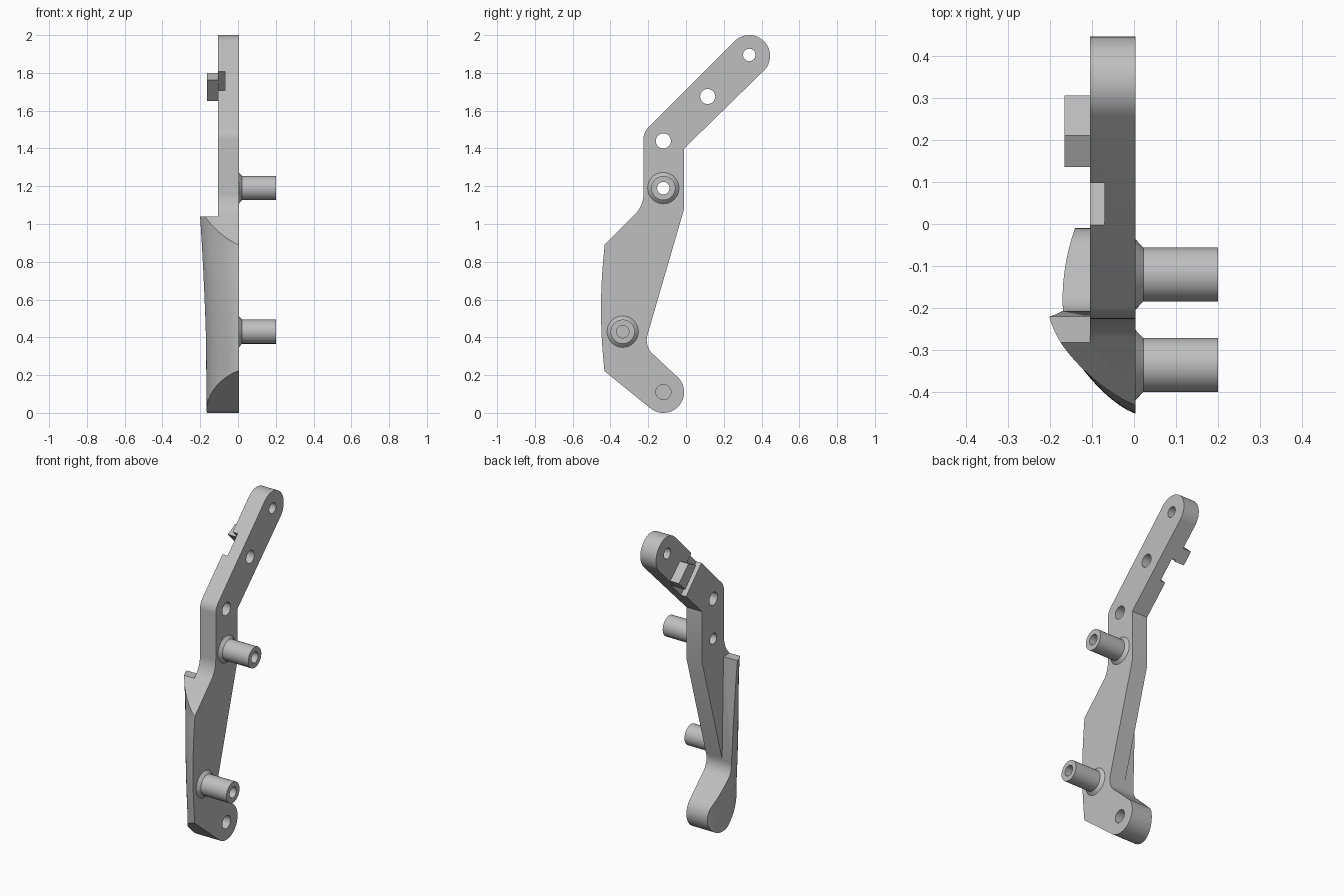
import bpy, bmesh
from math import sin, cos, pi, radians
from mathutils import Matrix

if "Cube" in bpy.data.objects:
    bpy.data.objects.remove(bpy.data.objects["Cube"])

grey = bpy.data.materials.new("light_grey")
grey.use_nodes = True
colour = (0.52, 0.52, 0.52, 1)
grey.diffuse_color = colour
grey.node_tree.nodes["Principled BSDF"].inputs["Base Color"].default_value = colour

FACE, BACK = 0.004, -0.105    # the two sides of the plate along x


def finish(name, bm):
    bmesh.ops.recalc_face_normals(bm, faces=bm.faces)
    mesh = bpy.data.meshes.new(name)
    bm.to_mesh(mesh)
    bm.free()
    mesh.materials.append(grey)
    ob = bpy.data.objects.new(name, mesh)
    bpy.context.collection.objects.link(ob)
    return ob


def loft(name, rings):
    """Closed solid through rings of equal point count, capped at both ends."""
    bm = bmesh.new()
    loops = [[bm.verts.new(p) for p in ring] for ring in rings]
    n = len(loops[0])
    for a, b in zip(loops, loops[1:]):
        for i in range(n):
            j = (i + 1) % n
            bm.faces.new((a[i], a[j], b[j], b[i]))
    bm.faces.new(loops[0][::-1])
    bm.faces.new(loops[-1])
    return finish(name, bm)


def prism(name, outline, x0, x1):
    return loft(name, [[(x, y, z) for y, z in outline] for x in (x0, x1)])


def arc(cy, cz, r, a0, a1, n=10):
    angles = [radians(a0 + (a1 - a0) * i / n) for i in range(n + 1)]
    return [(cy + r * cos(a), cz + r * sin(a)) for a in angles]


def activate(ob):
    bpy.ops.object.select_all(action='DESELECT')
    ob.select_set(True)
    bpy.context.view_layer.objects.active = ob


def boolean(ob, cutter, operation='DIFFERENCE'):
    cutter.hide_render = True
    mod = ob.modifiers.new(cutter.name, 'BOOLEAN')
    mod.operation, mod.solver, mod.object = operation, 'EXACT', cutter
    activate(ob)
    bpy.ops.object.modifier_apply(modifier=mod.name)
    bpy.data.objects.remove(cutter)


def smooth(ob):
    activate(ob)
    bpy.ops.object.shade_smooth_by_angle(angle=radians(28))


# Side outline of the bracket, extruded to full thickness
outline = [(-0.5, 0.277), (-0.5, 0.82)]
outline += arc(-0.379, 1.16, 0.154, -45, 0)
outline += arc(-0.14, 1.45, 0.085, 180, 135)
outline += arc(0.335, 1.89, 0.11, 135, -45, 28)
outline += [(-0.01, 1.40), (-0.01, 1.08)]
outline += arc(-0.108, 0.385, 0.1, 164, 233, 12)
outline += arc(-0.12, 0.11, 0.11, 53, -128, 28)
bracket = prism("bracket_body", outline, -0.28, FACE)


# Rounded front and outer side, swelling gently with height
def section(z):
    t = min(max((z - 0.55) / 0.34, -1), 1)
    reach = 0.28 - 0.02 * t * t
    k = min(max(z / 1.04, 0), 1.05)
    width = 0.170 + 0.042 * k * k
    power = 1.4 + 0.3 * k
    pts = [(0.06, 0.6, z), (0.06, -0.17 - reach, z)]
    for i in range(21):
        a = pi / 2 * (1 - i / 20)
        pts.append((FACE - width * max(cos(a), 0) ** power,
                    -0.17 - reach * sin(a), z))
    for i in range(1, 7):
        s = i / 6
        pts.append((FACE - width + 0.03 * s * s, -0.17 + 0.17 * s, z))
    pts.append((FACE - width + 0.03, 0.6, z))
    return pts


heights = [-0.1] + [0.05 * i for i in range(23)] + [2.1]
boolean(bracket, loft("rounded_envelope", [section(z) for z in heights]),
        'INTERSECT')

# Relief behind the front lip and above it, leaving the thin plate
relief = [(-0.6, 2.2), (-0.6, 1.04), (-0.22, 1.04), (-0.206, 0.40),
          (0.7, 0.40), (0.7, 2.2)]
boolean(bracket, prism("relief_cutter", relief, -0.4, BACK))

# Slot across the inner side of the arm
slot = [(-0.105, 1.81), (-0.005, 1.91), (0.35, 1.555), (0.25, 1.455)]
boolean(bracket, prism("slot_cutter", slot, -0.2, -0.07))

# Bolt holes: y, z, radius, depth end
holes = [(0.335, 1.895, 0.033, -0.3), (0.115, 1.675, 0.04, -0.3),
         (-0.12, 1.44, 0.04, -0.3), (-0.12, 1.19, 0.033, -0.3),
         (-0.12, 0.11, 0.04, -0.08)]
for y, z, r, end in holes:
    boolean(bracket, prism("hole_cutter", arc(y, z, r, 0, 348.75, 31), end, 0.1))
smooth(bracket)

# Small catch beside the slot
catch = [(0.21, 1.80), (0.305, 1.712), (0.242, 1.65), (0.135, 1.763)]
prism("catch_tab", catch, -0.165, BACK + 0.005)


# Hollow posts with flared feet
def post(name, y, z, bottom):
    profile = [(FACE, 0.083), (0.022, 0.064), (0.2, 0.064), (0.2, 0.033),
               (bottom, 0.033)]
    bm = bmesh.new()
    rings = []
    for x, r in profile:
        rings.append([bm.verts.new((x, py, pz))
                      for py, pz in arc(y, z, r, 0, 352.5, 47)])
    for a, b in zip(rings, rings[1:]):
        for i in range(48):
            j = (i + 1) % 48
            bm.faces.new((a[i], a[j], b[j], b[i]))
    if bottom > FACE:
        bm.faces.new(rings[-1])
    smooth(finish(name, bm))


post("upper_post", -0.12, 1.19, FACE)
post("lower_post", -0.335, 0.43, 0.03)
